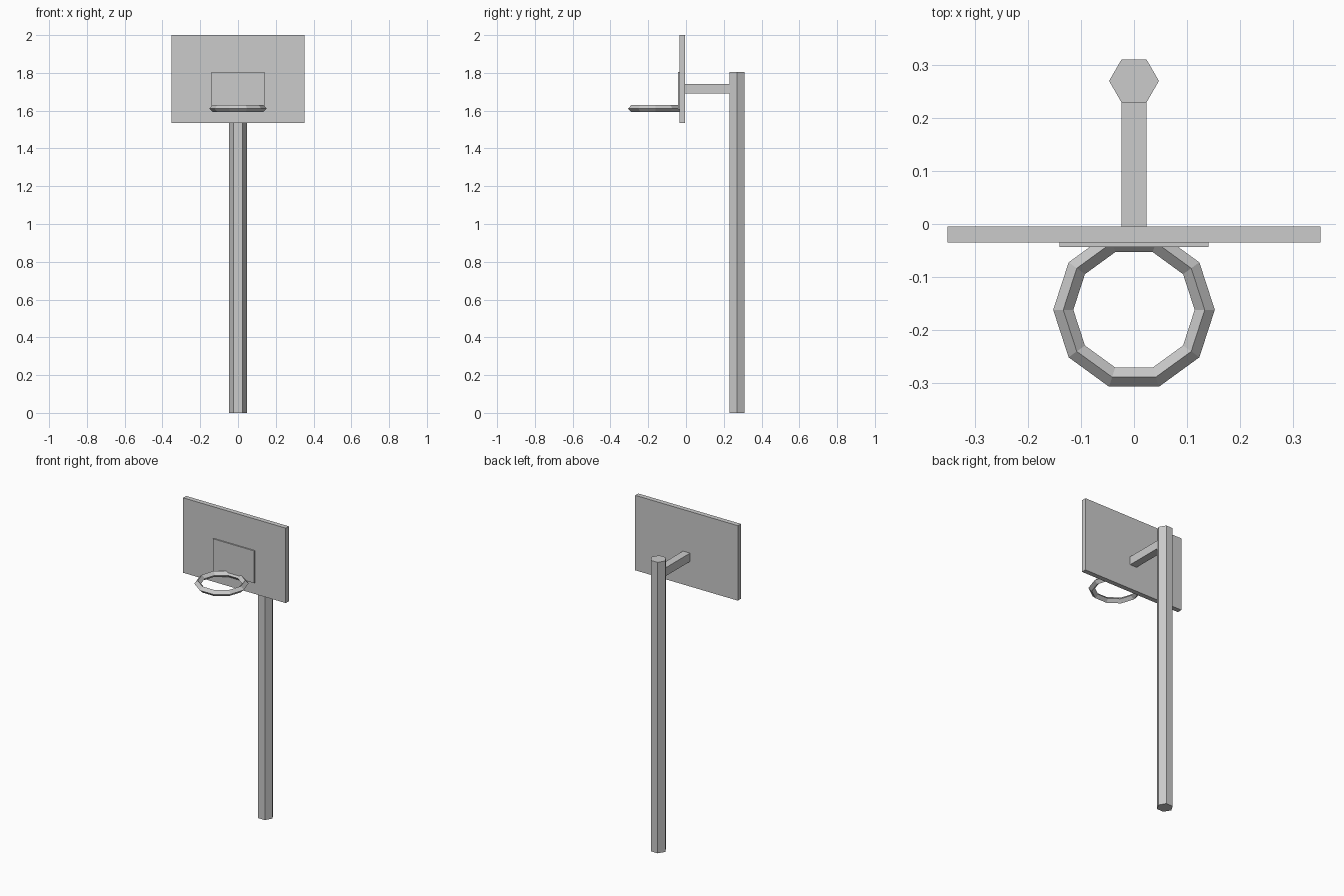
import bpy
import math

if "Cube" in bpy.data.objects:
    bpy.data.objects.remove(bpy.data.objects["Cube"])

grey = bpy.data.materials.new("plain_grey")
grey.diffuse_color = (0.6, 0.6, 0.6, 1)
grey.use_nodes = True
grey.node_tree.nodes["Principled BSDF"].inputs["Base Color"].default_value = grey.diffuse_color


def finish(name):
    ob = bpy.context.object
    ob.name = name
    ob.data.materials.append(grey)
    return ob


def box(name, lo, hi):
    """Box spanning two opposite corners."""
    centre = [(a + b) / 2 for a, b in zip(lo, hi)]
    bpy.ops.mesh.primitive_cube_add(size=1, location=centre)
    bpy.context.object.scale = [b - a for a, b in zip(lo, hi)]
    bpy.ops.object.transform_apply(location=False, rotation=False, scale=True)
    return finish(name)


# Hexagonal pole with corners pointing sideways
bpy.ops.mesh.primitive_cylinder_add(vertices=6, radius=0.047, depth=1.805,
                                    location=(0, 0.27, 0.9025),
                                    rotation=(0, 0, math.pi / 6))
finish("pole")

# Arm joining the pole to the backboard
box("support_arm", (-0.024, -0.005, 1.69), (0.024, 0.235, 1.742))

# Backboard and raised target panel
box("backboard", (-0.352, -0.035, 1.535), (0.352, -0.005, 2.0))
box("target_panel", (-0.141, -0.043, 1.605), (0.141, -0.035, 1.805))

# Ten-sided rim with a diamond cross-section
bpy.ops.mesh.primitive_torus_add(major_segments=10, minor_segments=4,
                                 major_radius=0.1335, minor_radius=0.019,
                                 location=(0, -0.162, 1.611))
finish("rim")
